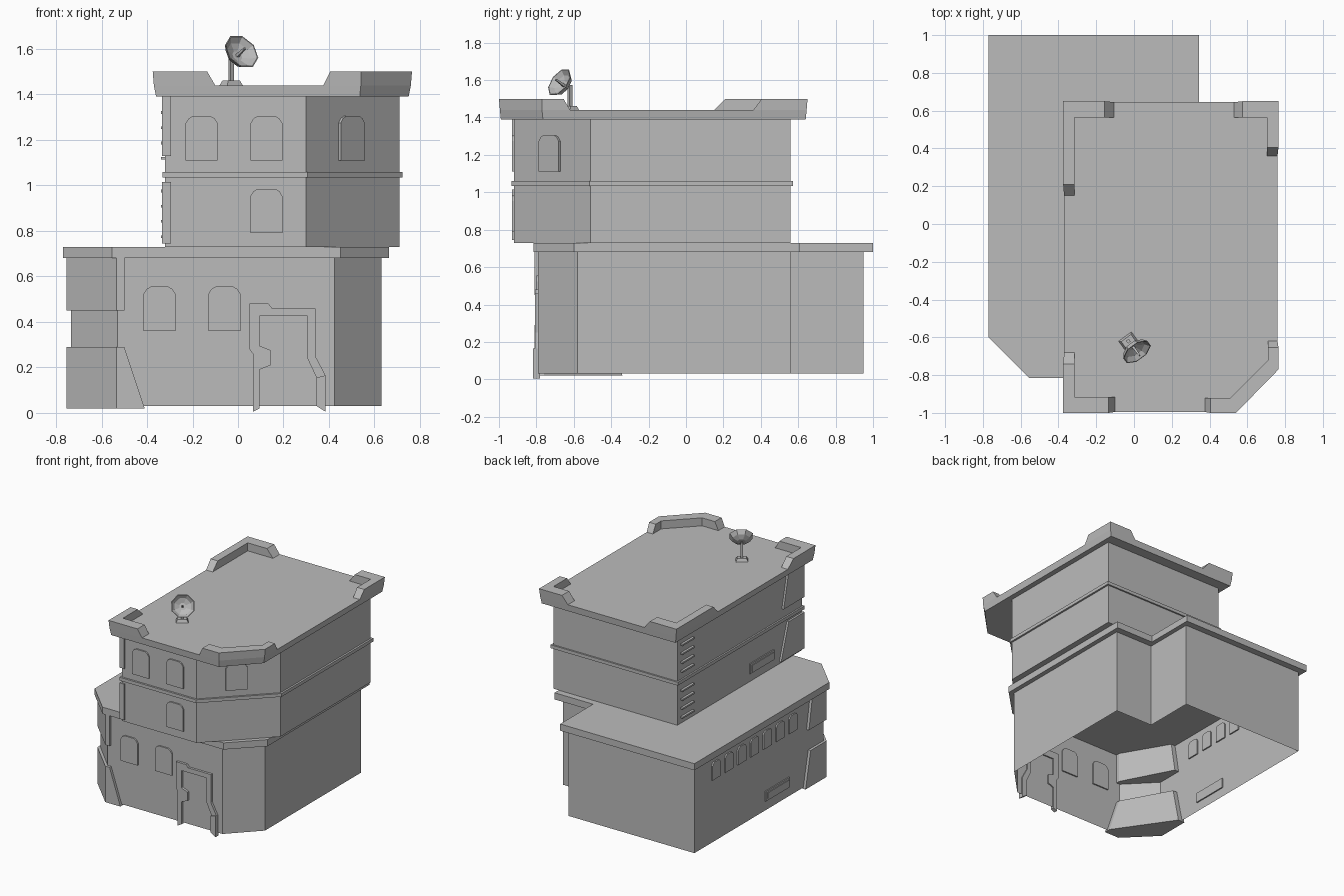
import bpy, bmesh, math
from mathutils import Vector

cube = bpy.data.objects.get("Cube")
if cube:
    bpy.data.objects.remove(cube, do_unlink=True)

stone = bpy.data.materials.new("plain_grey")
stone.use_nodes = True
GREY = (0.5, 0.5, 0.5, 1)
stone.diffuse_color = GREY
stone.node_tree.nodes["Principled BSDF"].inputs["Base Color"].default_value = GREY


def loft(name, rings, caps=True):
    """Skin a list of equal-length rings of 3D points."""
    bm = bmesh.new()
    loops = [[bm.verts.new(p) for p in ring] for ring in rings]
    n = len(loops[0])
    for a, b in zip(loops, loops[1:]):
        for i in range(n):
            j = (i + 1) % n
            bm.faces.new((a[i], a[j], b[j], b[i]))
    if caps:
        bm.faces.new(loops[0][::-1])
        bm.faces.new(loops[-1])
        bmesh.ops.recalc_face_normals(bm, faces=bm.faces)
    mesh = bpy.data.meshes.new(name)
    bm.to_mesh(mesh)
    bm.free()
    mesh.materials.append(stone)
    obj = bpy.data.objects.new(name, mesh)
    bpy.context.collection.objects.link(obj)
    return obj


def prism(name, low, z0, z1, high=None, caps=True):
    """Upright block from a plan outline, optionally tapering to another."""
    return loft(name, [[(x, y, z0) for x, y in low],
                       [(x, y, z1) for x, y in high or low]], caps)


def plate(name, outline, origin, angle=0, out=0.01, back=0.01):
    """Wall-mounted plate; outline is (along wall, height), angle 0 faces front."""
    a = math.radians(angle)
    along = Vector((math.cos(a), math.sin(a), 0))
    normal = Vector((math.sin(a), -math.cos(a), 0))
    base = Vector((*origin, 0))
    return loft(name, [[base + along * u + normal * d + Vector((0, 0, z))
                        for u, z in outline] for d in (-back, out)])


def arch(w, z0, z1):
    """Arched window outline."""
    h, t = w / 2, z1 - z0
    half = [(h, z0), (h, z1 - t * 0.16), (h * 0.8, z1 - t * 0.05), (h * 0.55, z1)]
    return half + [(-u, z) for u, z in half[::-1]]


def rect(w, z0, z1):
    return [(-w / 2, z0), (w / 2, z0), (w / 2, z1), (-w / 2, z1)]


# Lower storey: open-bottomed walls under a roof slab
walls = [(-0.735, -0.58), (-0.53, -0.79), (0.425, -0.79), (0.63, -0.58),
         (0.63, 0.56), (0.31, 0.56), (0.31, 0.95), (-0.735, 0.95)]
prism("lower_walls", walls, 0.03, 0.68, caps=False)
slab = [(-0.77, -0.6), (-0.555, -0.815), (0.45, -0.815), (0.665, -0.6),
        (0.665, 0.61), (0.345, 0.61), (0.345, 1), (-0.77, 1)]
prism("lower_roof", slab, 0.68, 0.73)


# Corner buttresses wrapping the chamfered corner
def wrap(x_end, y_end):
    return [(-0.755, y_end), (-0.755, -0.59), (-0.535, -0.81), (x_end, -0.81),
            (x_end, -0.76), (-0.7, y_end)]


prism("corner_buttress_low", wrap(-0.41, -0.34), 0.02, 0.29, wrap(-0.5, -0.4))
prism("corner_buttress_high", wrap(-0.5, -0.38), 0.45, 0.68, wrap(-0.5, -0.42))

# Upper storeys with a belt course
tower = [(-0.32, -0.92), (0.30, -0.92), (0.71, -0.51), (0.71, 0.56), (-0.32, 0.56)]
prism("upper_walls", tower, 0.73, 1.39)
belt = [(-0.332, -0.934), (0.306, -0.934), (0.724, -0.516), (0.724, 0.572), (-0.332, 0.572)]
prism("belt_course", belt, 1.035, 1.06)


# Corner guards on the square front corner
def guard(y_end):
    return [(-0.335, y_end), (-0.335, -0.93), (-0.295, -0.93), (-0.295, y_end)]


prism("corner_guard_low", guard(-0.65), 0.745, 1.015, guard(-0.74))
prism("corner_guard_high", guard(-0.68), 1.13, 1.39, guard(-0.74))

# Roof deck, flared slightly outward
deck = [(-0.37, -0.995), (0.54, -0.995), (0.76, -0.77), (0.76, 0.645), (-0.37, 0.645)]
deck_low = [(-0.36, -0.99), (0.535, -0.99), (0.75, -0.765), (0.75, 0.64), (-0.36, 0.64)]
prism("roof_deck", deck_low, 1.39, 1.44, deck)


# Raised parapet corners with sloped ends: x end, y end, and ramp lengths
def corner(name, cx, cy, x_end, y_end, ramp_x, ramp_y):
    ix = cx - math.copysign(0.055, cx)
    iy = cy - math.copysign(0.08, cy)

    def plan(xe, ye, g):
        ox, oy = cx + math.copysign(g, cx), cy + math.copysign(g, cy)
        return [(xe, oy), (ox, oy), (ox, ye), (ix, ye), (ix, iy), (xe, iy)]
    prism(name, plan(x_end, y_end, 0), 1.44, 1.5, plan(x_end - ramp_x, y_end - ramp_y, 0.005))


corner("parapet_front_right", -0.37, -0.995, -0.1, -0.68, 0.035, 0.06)
corner("parapet_back_right", -0.37, 0.645, -0.105, 0.15, 0.05, -0.06)
corner("parapet_back_left", 0.76, 0.645, 0.53, 0.36, -0.045, -0.045)


def chamfer_plan(x, y, g):
    return [(x, -0.995 - g), (0.54, -0.995 - g), (0.76 + g, -0.77), (0.76 + g, y),
            (0.71, y), (0.71, -0.72), (0.51, -0.92), (x, -0.92)]


prism("parapet_front_left", chamfer_plan(0.375, -0.62, 0), 1.44, 1.5,
      chamfer_plan(0.405, -0.655, 0.005))

# Arched windows
for x in (-0.345, -0.06):
    plate("lower_window", arch(0.14, 0.36, 0.555), (x, -0.79))
for x, z in ((-0.16, 1.11), (0.125, 1.11), (0.125, 0.79)):
    plate("upper_window", arch(0.14, z, z + 0.195), (x, -0.92))
plate("chamfer_window", arch(0.15, 1.11, 1.305), (0.495, -0.725), 45, 0.014)
for i in range(7):
    plate("side_window", arch(0.095, 0.5, 0.63), (-0.735, 0.70 - 0.152 * i), -90)

# Side vents: framed plates
for name, origin, z in (("lower_vent", (-0.735, -0.03), 0.1),
                        ("upper_vent", (-0.32, -0.437), 0.79)):
    plate(name, rect(0.285, z, z + 0.075), origin, -90, 0.008)
    plate(name + "_panel", rect(0.25, z + 0.015, z + 0.06), origin, -90, 0.013)

# Ladder rungs
for z0 in (0.775, 1.12):
    for i in range(4):
        z = z0 + 0.067 * i
        plate("ladder_rung", rect(0.14, z - 0.006, z + 0.006), (-0.32, 0.45), -90, 0.018)

# Door surround, one continuous stepped frame
frame = [(0.065, 0.005), (0.065, 0.26), (0.05, 0.28), (0.05, 0.48), (0.135, 0.48),
         (0.15, 0.46), (0.34, 0.46), (0.34, 0.25), (0.385, 0.165), (0.385, 0.005),
         (0.345, 0.035), (0.345, 0.155), (0.305, 0.24), (0.305, 0.425), (0.095, 0.425),
         (0.095, 0.295), (0.145, 0.275), (0.145, 0.21), (0.095, 0.19), (0.095, 0.02)]
plate("door_frame", frame, (0, -0.79), 0, 0.018)
plate("door_frame_foot", [(0.345, 0.03), (0.385, 0.005), (0.385, 0.165), (0.345, 0.155)],
      (0, -0.79), 0, 0.027)

# Dish antenna on a mast
aim = Vector((0.5, -0.68, 0.5)).normalized()
turn = aim.to_track_quat("Z", "Y")
centre = Vector((0.012, -0.672, 1.585))


def ring(r, d, n=8):
    return [centre + turn @ Vector((r * math.cos(math.tau * (i + 0.5) / n),
                                    r * math.sin(math.tau * (i + 0.5) / n), d))
            for i in range(n)]


loft("dish", [ring(0.03, -0.04), ring(0.065, -0.022), ring(0.085, 0.008),
              ring(0.08, 0.008), ring(0.06, -0.015), ring(0.025, -0.03)])
loft("dish_feed", [ring(0.01, -0.035, 4), ring(0.006, 0.035, 4)])
yaw = math.atan2(aim.y, aim.x)


def box_plan(w, d):
    c, s = math.cos(yaw), math.sin(yaw)
    return [(-0.03 + c * u - s * v, -0.62 + s * u + c * v)
            for u, v in ((-d, -w), (d, -w), (d, w), (-d, w))]


prism("mast_base", box_plan(0.042, 0.03), 1.44, 1.462, box_plan(0.032, 0.02))
prism("mast", box_plan(0.009, 0.009), 1.455, 1.575)
